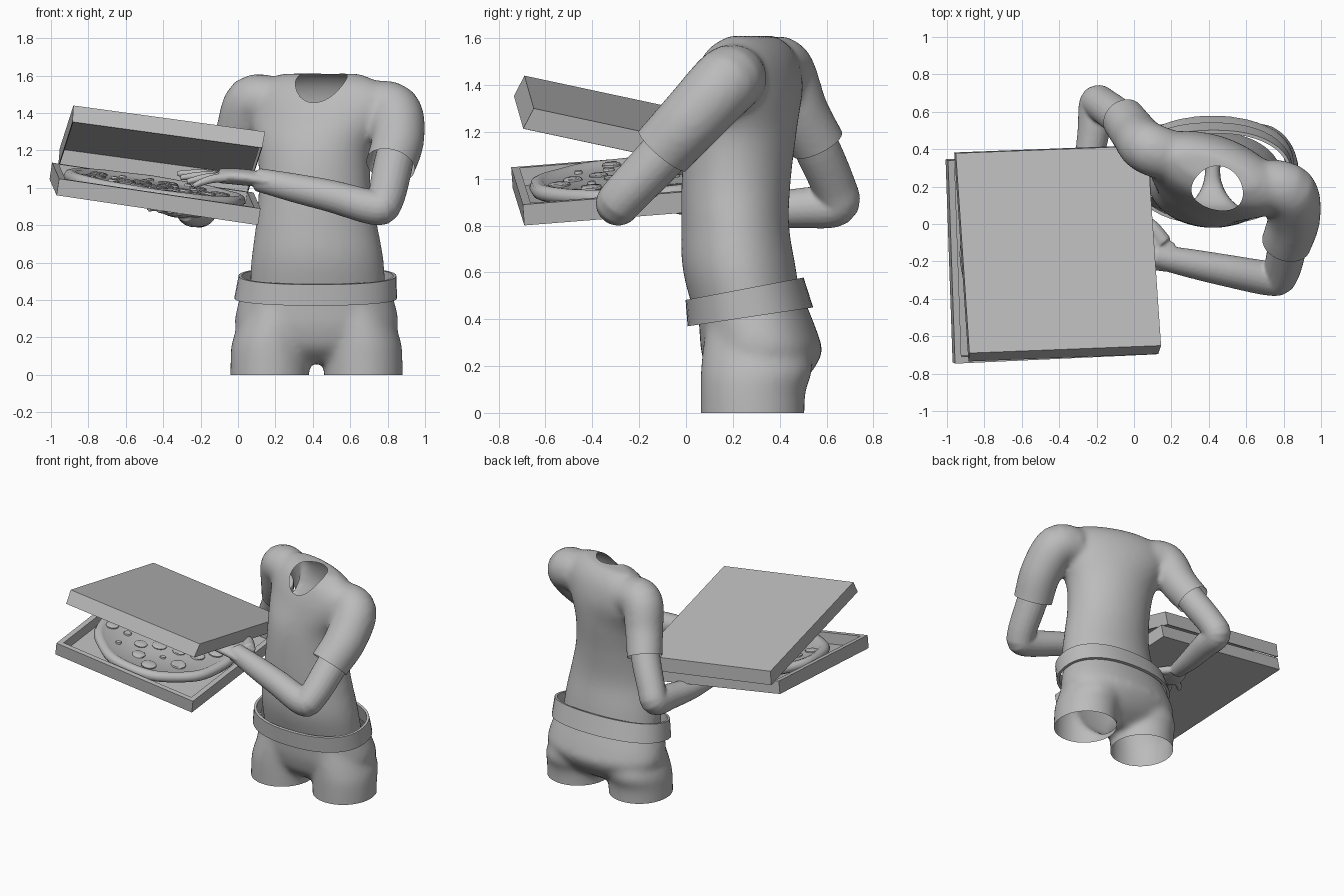
import bpy, bmesh, random
from math import sin, cos, pi, radians, sqrt, copysign
from mathutils import Vector, Matrix

if "Cube" in bpy.data.objects:
    bpy.data.objects.remove(bpy.data.objects["Cube"])

grey = bpy.data.materials.new("plain grey")
grey.use_nodes = True
grey.diffuse_color = (0.5, 0.5, 0.5, 1)
grey.node_tree.nodes["Principled BSDF"].inputs["Base Color"].default_value = grey.diffuse_color


def add(name, bm, matrix=None, smooth=None):
    """Turn a bmesh into a named object."""
    bmesh.ops.recalc_face_normals(bm, faces=bm.faces)
    me = bpy.data.meshes.new(name)
    bm.to_mesh(me)
    bm.free()
    me.materials.append(grey)
    ob = bpy.data.objects.new(name, me)
    bpy.context.collection.objects.link(ob)
    if matrix:
        ob.matrix_world = matrix
    if smooth:
        bpy.ops.object.select_all(action="DESELECT")
        ob.select_set(True)
        bpy.context.view_layer.objects.active = ob
        bpy.ops.object.shade_smooth_by_angle(angle=radians(smooth))
    return ob


def spline(rows, steps=5):
    """Catmull-Rom through rows of numbers."""
    rows = [Vector(r) for r in rows]
    out = []
    for i in range(len(rows) - 1):
        a, b, c, d = rows[max(i - 1, 0)], rows[i], rows[i + 1], rows[min(i + 2, len(rows) - 1)]
        for k in range(steps):
            t = k / steps
            out.append(b + (c - a) * t / 2 + (a * 2 - b * 5 + c * 4 - d) * t * t / 2
                       + (b * 3 - a - c * 3 + d) * t ** 3 / 2)
    return out + [rows[-1]]


def loft(bm, rings, caps=(True, True)):
    """Bridge rings of points, with optional end caps."""
    vs = [[bm.verts.new(p) for p in ring] for ring in rings]
    n = len(vs[0])
    for a, b in zip(vs, vs[1:]):
        for i in range(n):
            bm.faces.new((a[i], a[(i + 1) % n], b[(i + 1) % n], b[i]))
    if caps[0]:
        bm.faces.new(vs[0][::-1])
    if caps[1]:
        bm.faces.new(vs[-1])


def oval(z, cx, cy, rx, ry, turn=0, tilt=0, power=1, n=48):
    """Ellipse ring; power under 1 squares it off."""
    rot = Matrix.Rotation(radians(turn), 3, "Z")
    ring = []
    for i in range(n):
        c, s = (copysign(abs(f(i * 2 * pi / n)) ** power, f(i * 2 * pi / n)) for f in (cos, sin))
        p = rot @ Vector((rx * c, ry * s, 0))
        ring.append(Vector((cx + p.x, cy + p.y, z + tilt * p.y)))
    return ring


def body(bm, rows, power=1):
    loft(bm, [oval(*r, power=power) for r in spline(rows)])


def tube(bm, rows, flat=1, n=20):
    """Limb through (x, y, z, radius) rows; flat squashes its thickness."""
    pts = spline(rows)
    side, rings = None, []
    for i, p in enumerate(pts):
        t = (pts[min(i + 1, len(pts) - 1)] - pts[max(i - 1, 0)]).to_3d().normalized()
        side = t.cross((0, 0, 1)) if side is None else side - t * side.dot(t)
        side.normalize()
        up = side.cross(t)
        rings.append([p.to_3d() + (side * cos(k * 2 * pi / n) + up * sin(k * 2 * pi / n) * flat) * p[3]
                      for k in range(n)])
    loft(bm, rings)


def fuse(name, bm, voxel, rounds, cutter=None):
    """Merge overlapping volumes into one smooth skin; returns an editable bmesh."""
    ob = add(name, bm)
    m = ob.modifiers.new("merge", "REMESH")
    m.mode, m.voxel_size = "VOXEL", voxel
    m = ob.modifiers.new("soften", "SMOOTH")
    m.factor, m.iterations = 0.5, rounds
    if cutter:
        m = ob.modifiers.new("cut", "BOOLEAN")
        m.operation, m.object = "DIFFERENCE", cutter
    dg = bpy.context.evaluated_depsgraph_get()
    out = bmesh.new()
    out.from_mesh(ob.evaluated_get(dg).to_mesh())
    bpy.data.objects.remove(ob)
    return out


def trim(bm, point, normal, reach=9):
    """Slice off and leave open everything past a plane, near the point."""
    point = Vector(point)
    faces = [f for f in bm.faces if (f.calc_center_median() - point).length < reach]
    geom = set(faces) | {e for f in faces for e in f.edges} | {v for f in faces for v in f.verts}
    bmesh.ops.bisect_plane(bm, geom=list(geom), plane_co=point, plane_no=normal, clear_outer=True)


# Shirt: torso and sleeves in one skin
bm = bmesh.new()
body(bm, [(.36, .425, .28, .365, .225, 0), (.6, .425, .23, .355, .242, 0), (.8, .42, .21, .325, .23, 0),
          (1, .41, .215, .3, .232, -6), (1.2, .41, .235, .312, .232, -14), (1.36, .43, .26, .385, .21, -20),
          (1.48, .44, .27, .41, .178, -20), (1.56, .44, .275, .34, .135, -20), (1.61, .44, .285, .22, .07, -20)])
sleeves = [[(.7, .21, 1.43, .14), (.83, .17, 1.41, .15), (.855, .03, 1.26, .142), (.815, -.1, 1.12, .135),
            (.795, -.16, 1.05, .135)],
           [(.2, .36, 1.45, .14), (.07, .41, 1.46, .14), (.005, .48, 1.29, .128), (-.055, .56, 1.15, .12),
            (-.09, .6, 1.07, .12)]]
for s in sleeves:
    tube(bm, s)
neck, axis, neck_r, deep = Vector((.445, .195, 1.53)), Vector((0, -.41, .91)).normalized(), .138, .12
cut = bmesh.new()
loft(cut, [oval(z, 0, 0, neck_r, neck_r) for z in (-deep, .3)])
cutter = add("neck_cutter", cut, Matrix.Translation(neck) @ axis.to_track_quat("Z", "Y").to_matrix().to_4x4())
cutter.hide_render = True
bpy.context.view_layer.update()
bm = fuse("shirt", bm, .018, 10, cutter)
bpy.data.objects.remove(cutter)
inner = []
for f in bm.faces:
    d = f.calc_center_median() - neck
    along = d.dot(axis)
    if along > -deep - .002 and (d - axis * along).length < neck_r + .0005:
        inner.append(f)
bmesh.ops.delete(bm, geom=inner, context="FACES")
for s in sleeves:
    end = Vector(s[-2][:3])
    trim(bm, end, Vector(s[-1][:3]) - end, .2)
trim(bm, (0, 0, .44), (0, 0, -1))
add("shirt", bm, smooth=50)

# Hips and cut-off thighs
bm = bmesh.new()
body(bm, [(.06, .42, .29, .14, .09), (.14, .42, .305, .35, .2), (.25, .42, .323, .432, .256),
          (.34, .42, .31, .43, .252), (.48, .42, .28, .39, .228), (.6, .42, .27, .36, .2)], .92)
for side in (-1, 1):
    body(bm, [(-.15, .42 + side * .25, .285, .212, .222), (.08, .42 + side * .25, .285, .21, .224),
              (.2, .42 + side * .24, .302, .205, .238), (.42, .42 + side * .18, .28, .17, .19)])
bm = fuse("hips", bm, .018, 16)
trim(bm, (0, 0, 0), (0, 0, -1))
trim(bm, (0, 0, .46), (0, 0, 1))
add("hips", bm, smooth=50)

# Waistband
bm = bmesh.new()
rings = [oval(z, x, y, rx, ry, 0, tilt, .88) for z, x, y, rx, ry, tilt in (
    (.41, .415, .275, .435, .268, .15), (.53, .425, .25, .422, .252, .19),
    (.53, .425, .25, .405, .235, .19), (.41, .415, .275, .415, .248, .15))]
loft(bm, rings + rings[:1], (False, False))
bmesh.ops.remove_doubles(bm, verts=bm.verts, dist=1e-5)
add("waistband", bm, smooth=40)


# Arms with hands
def arm(name, limb, palm, fingers, thumb):
    bm = bmesh.new()
    tube(bm, limb)
    tube(bm, palm, .42)
    for root, tip in fingers:
        a, b = Vector(root), Vector(tip)
        mid = (a + b) / 2 + Vector((0, 0, .012))
        tube(bm, [(*a, .026), (*mid, .023), (*b, .016)], n=12)
    tube(bm, thumb, n=12)
    add(name, fuse(name, bm, .009, 4), smooth=60)


arm("left_arm",
    [(.855, .02, 1.24, .1), (.825, -.1, 1.1, .105), (.785, -.26, .93, .098), (.73, -.29, .895, .094),
     (.5, -.25, .955, .086), (.3, -.21, 1, .077), (.1, -.17, 1.045, .062)],
    [(.2, -.18, 1.03, .08), (.05, -.14, 1.055, .105), (-.1, -.13, 1.065, .095)],
    [((-.06, -.21 + .05 * i, 1.055), (-.24 - .035 * i + .02 * (i == 3), -.24 + .065 * i, 1.01 + .022 * i))
     for i in range(4)],
    [(.16, -.1, 1.05, .045), (.08, .0, 1.055, .036), (-.03, .05, 1.045, .02)])
arm("right_arm",
    [(.01, .48, 1.3, .09), (-.055, .55, 1.15, .098), (-.16, .63, .97, .094), (-.2, .64, .89, .094),
     (-.215, .5, .875, .087), (-.25, .3, .865, .072), (-.28, .12, .87, .052)],
    [(-.28, .14, .87, .06), (-.31, .05, .875, .085), (-.34, -.04, .885, .085)],
    [((-.4 + .045 * i, -.02 - .02 * i, .885), (-.48 + .055 * i, -.09 - .05 * i, .885 - .008 * i))
     for i in range(4)],
    [(-.24, .09, .87, .032), (-.19, .03, .87, .027), (-.16, -.04, .875, .02)])


# Box tray, lid and pizza share tilted frames
def frame(origin, right, back):
    x = Vector(right).normalized()
    z = x.cross(back).normalized()
    m = Matrix((x, z.cross(x), z)).transposed().to_4x4()
    return Matrix.Translation(origin) @ m


def rect(w, d, ix, iy, z):
    return [(ix, iy, z), (w - ix, iy, z), (w - ix, d - iy, z), (ix, d - iy, z)]


tray_frame = frame((-.97, -.74, .96), (1.08, .05, -.16), (-.03, 1.09, .085))
bm = bmesh.new()
loft(bm, [rect(1.09, 1.09, i, i, z) for i, z in ((0, 0), (0, .09), (.035, .09), (.035, .012))])
add("box_tray", bm, tray_frame)

bm = bmesh.new()
loft(bm, [rect(1.035, 1.095, .005, -.025, -.095), rect(1.035, 1.095, 0, 0, 0)], (False, True))
lid = add("box_lid", bm, frame((-.88, -.69, 1.44), (1.025, .04, -.14), (-.065, 1.07, -.23)))
lid.modifiers.new("card", "SOLIDIFY").thickness = .008

# Pizza with a lumpy crust
pizza_frame = tray_frame @ Matrix.Translation((.54, .54, .008))
bm = bmesh.new()
loft(bm, [oval(z, 0, 0, r, r, n=72) for r, z in ((.45, .025), (.478, .038), (.491, .062), (.48, .088),
                                                 (.457, .098), (.433, .093), (.415, .08), (.2, .082))])
for v in bm.verts:
    i = round(v.co.to_2d().angle_signed(Vector((1, 0))) * 36 / pi)
    v.co *= 1 + .01 * sin(i * pi / 4) * (v.co.to_2d().length > .4)
add("pizza", bm, pizza_frame, 60)

# Toppings scattered in a sunflower pattern
random.seed(4)
bm = bmesh.new()
for k in range(26):
    r, a = .39 * sqrt((k + .5) / 26), k * 2.4
    size = random.choice((.052, .045, .02, .028))
    x, y = r * cos(a), r * sin(a)
    loft(bm, [oval(z, x, y, size * s, size * s * random.uniform(.85, 1), n=14)
              for z, s in ((.075, 1), (.088, 1), (.092, .85))])
add("toppings", bm, pizza_frame, 40)
